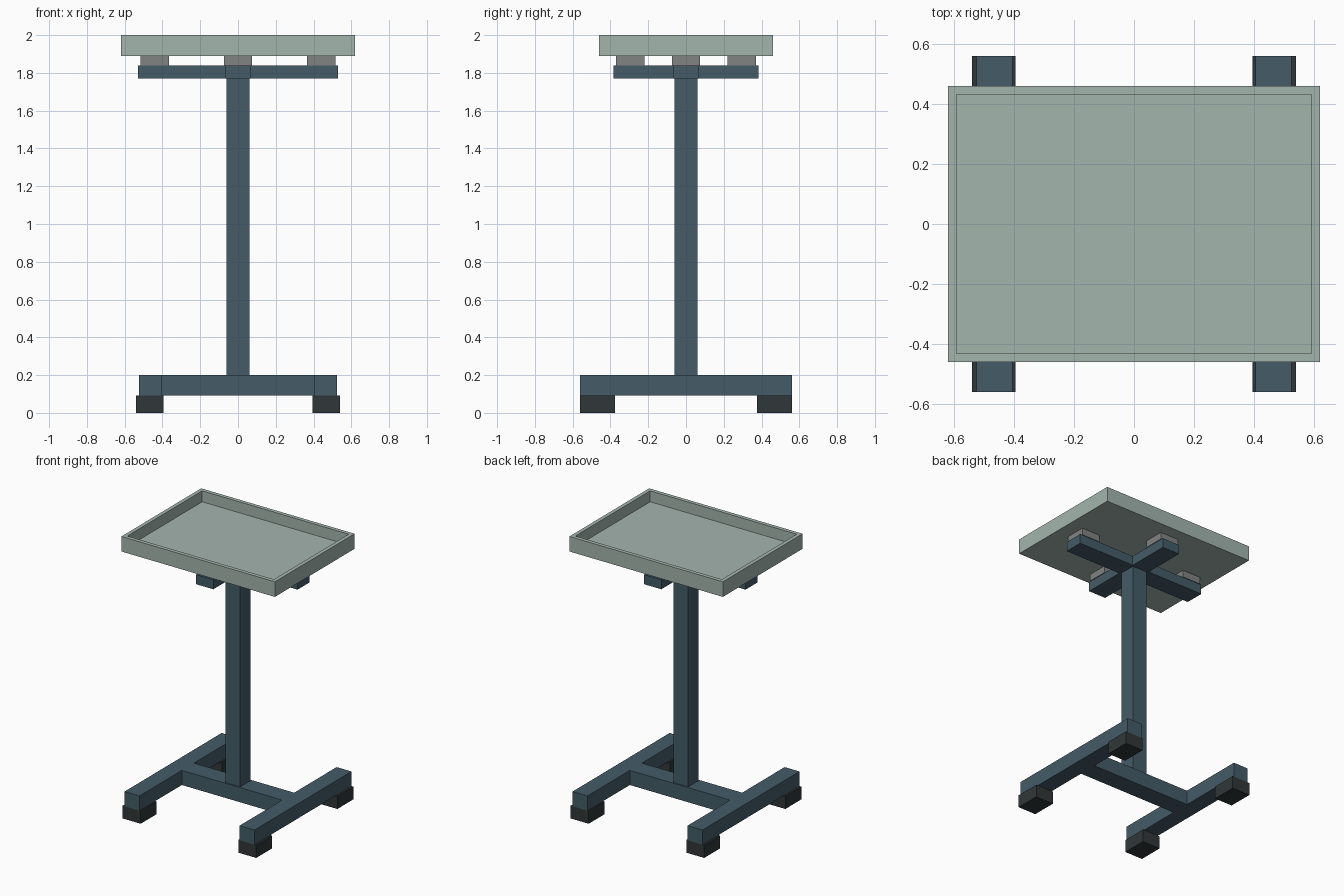
import bpy, bmesh

if "Cube" in bpy.data.objects:
    bpy.data.objects.remove(bpy.data.objects["Cube"])


def material(name, rgb):
    m = bpy.data.materials.new(name)
    m.diffuse_color = (*rgb, 1)
    m.use_nodes = True
    m.node_tree.nodes["Principled BSDF"].inputs["Base Color"].default_value = m.diffuse_color
    return m


TRAY = material("sage_paint", (0.37, 0.46, 0.42))
FRAME = material("blue_steel", (0.058, 0.107, 0.14))
RUBBER = material("dark_rubber", (0.03, 0.038, 0.04))
GREY = material("grey_metal", (0.22, 0.23, 0.23))


def box(name, x, y, z, mat, recess=None):
    """Box from (min, max) ranges; recess = (rim width, depth) hollows the top."""
    bm = bmesh.new()
    bmesh.ops.create_cube(bm, size=1)
    for v in bm.verts:
        v.co = [r[0] if c < 0 else r[1] for c, r in zip(v.co, (x, y, z))]
    bm.normal_update()
    if recess:
        top = max(bm.faces, key=lambda f: f.normal.z)
        bmesh.ops.inset_region(bm, faces=[top], thickness=recess[0])
        inner = bmesh.ops.extrude_discrete_faces(bm, faces=[top])["faces"]
        bmesh.ops.translate(bm, verts=inner[0].verts, vec=(0, 0, -recess[1]))
    mesh = bpy.data.meshes.new(name)
    bm.to_mesh(mesh)
    bm.free()
    mesh.materials.append(mat)
    ob = bpy.data.objects.new(name, mesh)
    bpy.context.collection.objects.link(ob)
    return ob


def around(c, size):
    return (c - size / 2, c + size / 2)


# Tray with raised rim
box("tray", (-0.62, 0.62), (-0.46, 0.46), (1.89, 2.0), TRAY, recess=(0.04, 0.08))

# Cross-shaped support under the tray
SUPPORT_Z = (1.77, 1.84)
box("support_bar_long", (-0.53, 0.53), (-0.07, 0.07), SUPPORT_Z, FRAME)
for s, side in ((-1, "front"), (1, "back")):
    box(f"support_arm_{side}", around(s * 0.2275, 0.315), (-0.07, 0.07), SUPPORT_Z, FRAME)
    arm = bpy.data.objects[f"support_arm_{side}"]
    for v in arm.data.vertices:
        v.co.x, v.co.y = -v.co.y, v.co.x

# Mounting pads between support and tray
PAD_Z = (1.84, 1.89)
for s, xside, yside in ((-1, "left", "front"), (1, "right", "back")):
    box(f"pad_{xside}", around(s * 0.44, 0.15), around(0, 0.15), PAD_Z, GREY)
    box(f"pad_{yside}", around(0, 0.15), around(s * 0.295, 0.15), PAD_Z, GREY)

# Column
box("column", (-0.06, 0.06), (-0.06, 0.06), (0.2, 1.77), FRAME)

# H-shaped base with four feet
BASE_Z = (0.093, 0.2)
box("base_crossbar", (-0.405, 0.405), (-0.07, 0.07), BASE_Z, FRAME)
for sx, xside in ((-1, "left"), (1, "right")):
    box(f"base_rail_{xside}", around(sx * 0.465, 0.12), (-0.56, 0.56), BASE_Z, FRAME)
    for sy, yside in ((-1, "front"), (1, "back")):
        box(f"foot_{yside}_{xside}", around(sx * 0.467, 0.145),
            around(sy * 0.468, 0.184), (0, 0.093), RUBBER)
